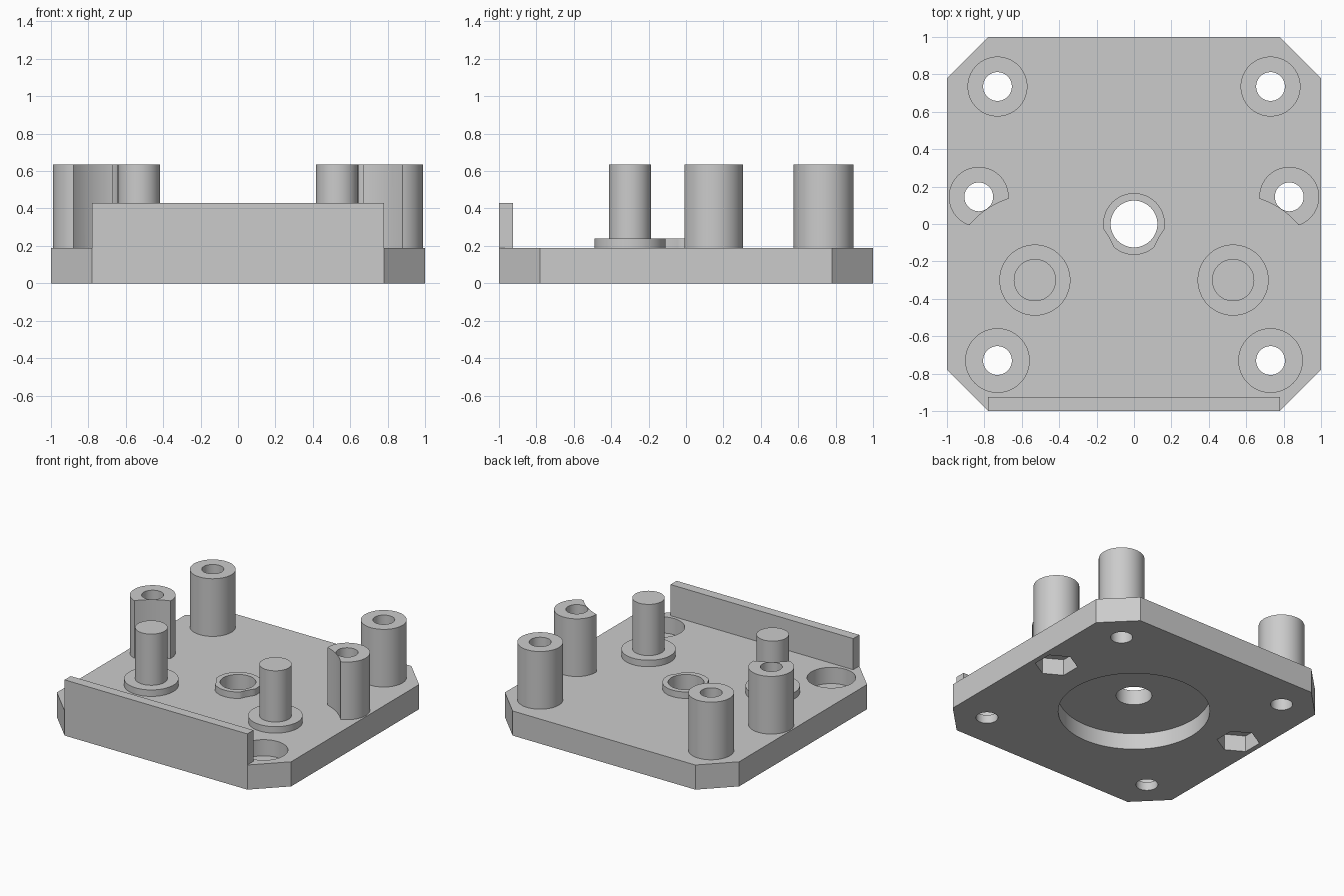
import bpy, bmesh, math

cube = bpy.data.objects.get("Cube")
if cube:
    bpy.data.objects.remove(cube, do_unlink=True)

grey = bpy.data.materials.new("light grey")
grey.use_nodes = True
grey.diffuse_color = (0.6, 0.6, 0.6, 1)
grey.node_tree.nodes["Principled BSDF"].inputs["Base Color"].default_value = (0.6, 0.6, 0.6, 1)

PLATE, LOW, TOP = 0.19, 0.24, 0.635     # heights of plate, low rims, posts
DEPTH = 0.125                           # depth of all recesses
HOLE = 0.077
CLEAR = 0.457                           # clearance radius round the pins


def prism(name, outline, z0, z1):
    """Extrude a flat outline from z0 to z1."""
    bm = bmesh.new()
    face = bm.faces.new([bm.verts.new((x, y, z0)) for x, y in outline])
    up = bmesh.ops.extrude_face_region(bm, geom=[face])["geom"]
    moved = [v for v in up if isinstance(v, bmesh.types.BMVert)]
    bmesh.ops.translate(bm, verts=moved, vec=(0, 0, z1 - z0))
    bmesh.ops.recalc_face_normals(bm, faces=bm.faces)
    mesh = bpy.data.meshes.new(name)
    bm.to_mesh(mesh)
    bm.free()
    mesh.materials.append(grey)
    obj = bpy.data.objects.new(name, mesh)
    bpy.context.collection.objects.link(obj)
    return obj


def cylinder(name, x, y, r, z0, z1, sides=64, turn=0.0):
    angles = [turn + math.tau * i / sides for i in range(sides)]
    return prism(name, [(x + r * math.cos(a), y + r * math.sin(a)) for a in angles], z0, z1)


def activate(obj):
    bpy.ops.object.select_all(action='DESELECT')
    obj.select_set(True)
    bpy.context.view_layer.objects.active = obj


def cut(obj, cutters):
    """Subtract the cutters one by one and discard them."""
    for cutter in cutters:
        cutter.hide_render = True
        mod = obj.modifiers.new("cut", 'BOOLEAN')
        mod.operation, mod.solver, mod.object = 'DIFFERENCE', 'EXACT', cutter
        activate(obj)
        bpy.ops.object.modifier_apply(modifier=mod.name)
        bpy.data.objects.remove(cutter, do_unlink=True)


def bore(x, y, r=HOLE):
    return cylinder("bore", x, y, r, -0.1, 1)


def clearance(side):
    return cylinder("clearance", side * 0.53, -0.3, CLEAR, -0.1, 1, 128)


parts = []

# Base plate with clipped corners
a, b = 1.0, 0.78
plate = prism("base_plate", [(b, -a), (a, -b), (a, b), (b, a), (-b, a), (-a, b), (-a, -b), (-b, -a)], 0, PLATE)
cutters = [cylinder("round_recess", 0, 0, 0.53, -0.1, DEPTH, 96), bore(0, 0, 0.125)]
for s in (-1, 1):
    cutters += [bore(s * 0.73, 0.735), bore(s * 0.83, 0.145), bore(s * 0.73, -0.73)]
    cutters.append(cylinder("counterbore", s * 0.73, -0.73, 0.17, PLATE - DEPTH, 1))
    cutters.append(cylinder("nut_pocket", s * 0.83, 0.145, 0.15, -0.1, DEPTH, 6, math.pi / 6))
cut(plate, cutters)
parts.append(plate)

# Front wall
parts.append(prism("front_wall", [(-b, -1), (b, -1), (b, -0.925), (-b, -0.925)], PLATE, 0.43))

# Low rim round the centre hole
rim = cylinder("centre_rim", 0, 0, 0.165, PLATE, LOW)
cut(rim, [bore(0, 0, 0.125), clearance(-1), clearance(1)])
parts.append(rim)

for s, side in ((1, "left"), (-1, "right")):
    # Hollow post at the back corner
    post = cylinder(side + "_back_post", s * 0.73, 0.735, 0.16, PLATE, TOP)
    cut(post, [bore(s * 0.73, 0.735)])
    # Hollow post at the side, scooped on the inner front
    scooped = cylinder(side + "_side_post", s * 0.83, 0.145, 0.16, PLATE, TOP)
    cut(scooped, [bore(s * 0.83, 0.145), clearance(s)])
    # Solid pin on a shoulder
    shoulder = cylinder(side + "_pin_shoulder", s * 0.53, -0.3, 0.19, PLATE, LOW)
    pin = cylinder(side + "_pin", s * 0.53, -0.3, 0.113, LOW, TOP)
    parts += [post, scooped, shoulder, pin]

for obj in parts:
    activate(obj)
    bpy.ops.object.shade_smooth_by_angle(angle=math.radians(30))
